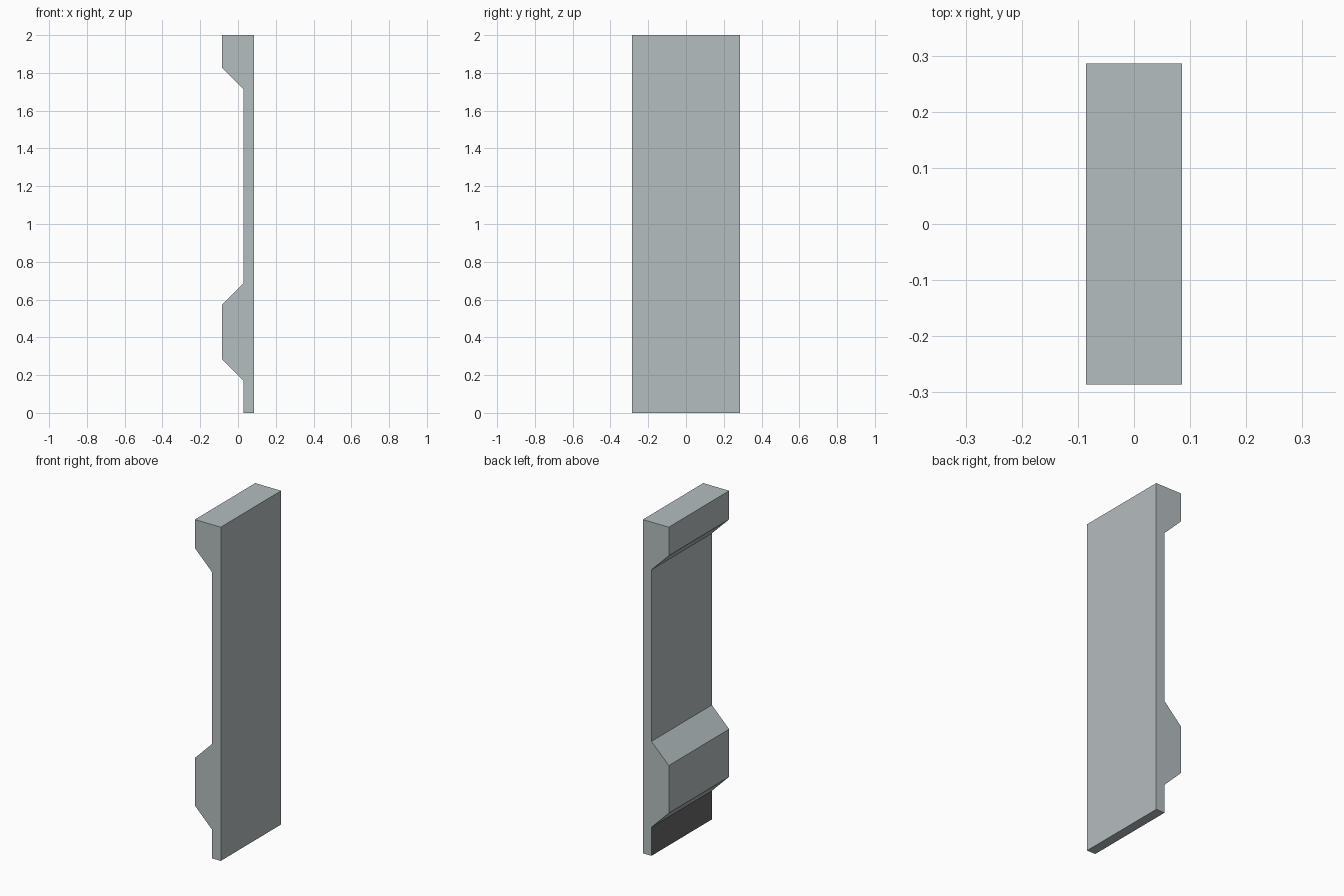
import bpy, bmesh

cube = bpy.data.objects.get("Cube")
if cube:
    bpy.data.objects.remove(cube, do_unlink=True)


def make_material(name, colour):
    mat = bpy.data.materials.new(name)
    mat.use_nodes = True
    mat.diffuse_color = colour
    mat.node_tree.nodes["Principled BSDF"].inputs["Base Color"].default_value = colour
    return mat


U = 2 / 35                 # module: thickness of the thin panel
FACE, BACK, PROUD = 0.5 * U, 1.5 * U, -1.5 * U
HALF_DEPTH = 5 * U

# Side profile: flat back, chamfered lower rail and top rail
profile = [
    (BACK, 0), (BACK, 35), (PROUD, 35), (PROUD, 32), (FACE, 30),
    (FACE, 12), (PROUD, 10), (PROUD, 5), (FACE, 3), (FACE, 0),
]

bm = bmesh.new()
outline = bm.faces.new([bm.verts.new((x, -HALF_DEPTH, z * U)) for x, z in profile])
extrusion = bmesh.ops.extrude_face_region(bm, geom=[outline])
moved = [v for v in extrusion["geom"] if isinstance(v, bmesh.types.BMVert)]
bmesh.ops.translate(bm, verts=moved, vec=(0, 2 * HALF_DEPTH, 0))
bmesh.ops.recalc_face_normals(bm, faces=bm.faces)

# Dark skirting strip below the lower rail
for face in bm.faces:
    if face.normal.x < -0.9 and face.calc_center_median().z < 3 * U:
        face.material_index = 1

mesh = bpy.data.meshes.new("wall_panel")
bm.to_mesh(mesh)
bm.free()
mesh.materials.append(make_material("pale_grey", (0.46, 0.51, 0.52, 1)))
mesh.materials.append(make_material("dark_grey", (0.14, 0.135, 0.135, 1)))
panel = bpy.data.objects.new("wall_panel", mesh)
bpy.context.collection.objects.link(panel)
